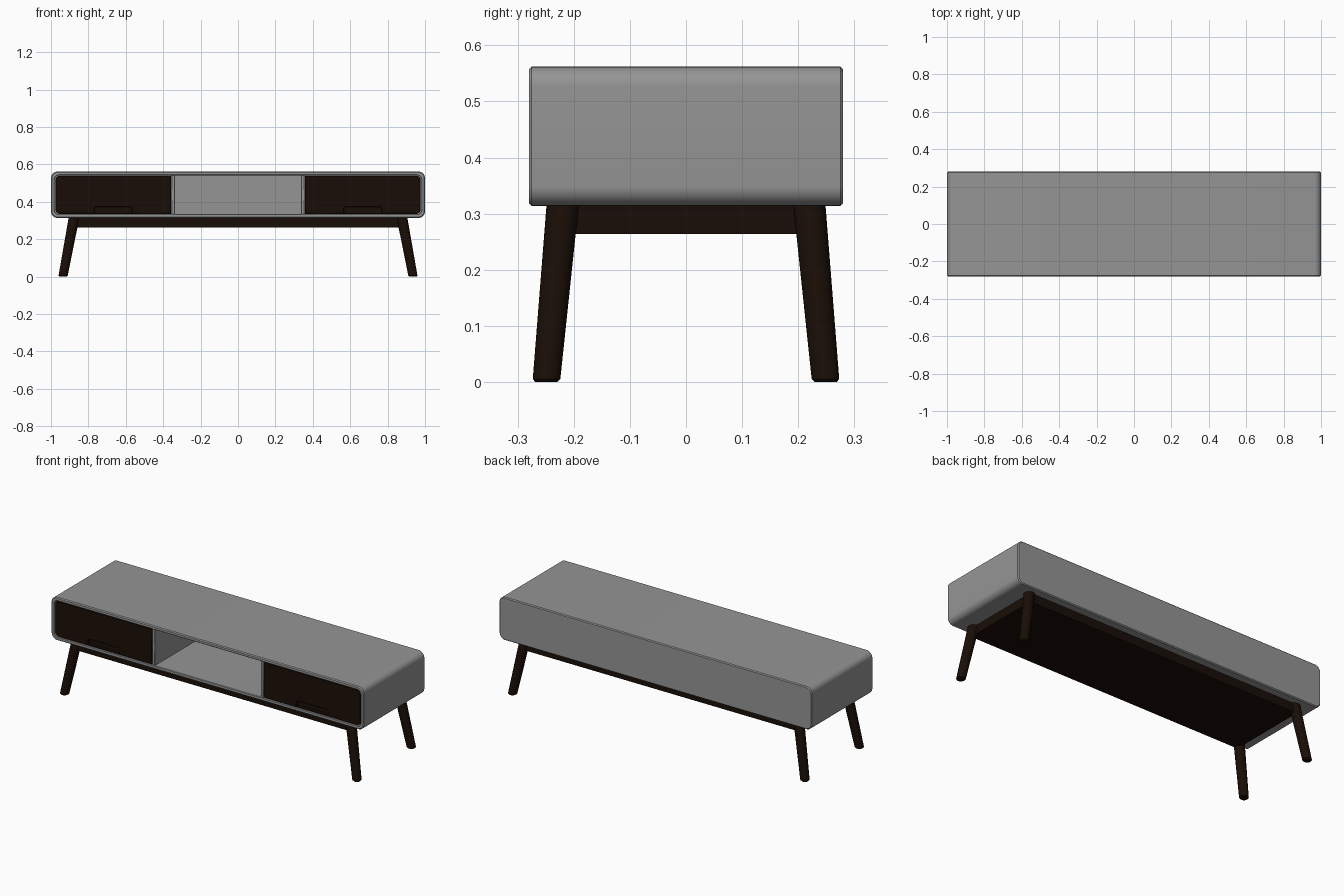
import bpy, bmesh, math
from mathutils import Vector

if "Cube" in bpy.data.objects:
    bpy.data.objects.remove(bpy.data.objects["Cube"])


def material(name, rgb):
    m = bpy.data.materials.new(name)
    m.diffuse_color = (*rgb, 1)
    m.use_nodes = True
    m.node_tree.nodes["Principled BSDF"].inputs["Base Color"].default_value = m.diffuse_color
    return m


wood = material("dark_wood", (0.010, 0.0042, 0.002))
paint = material("grey_paint", (0.3, 0.3, 0.3))


def loft(name, rings, mat, mirror=None, bevel=0, angle=35):
    """Skin a list of closed rings, cap both ends, then mirror / bevel / smooth."""
    bm = bmesh.new()
    loops = [[bm.verts.new(p) for p in ring] for ring in rings]
    n = len(loops[0])
    for a, b in zip(loops, loops[1:]):
        for i in range(n):
            j = (i + 1) % n
            bm.faces.new((a[i], a[j], b[j], b[i]))
    bm.faces.new(loops[0])
    bm.faces.new(loops[-1])
    bmesh.ops.recalc_face_normals(bm, faces=bm.faces[:])
    me = bpy.data.meshes.new(name)
    bm.to_mesh(me)
    bm.free()
    ob = bpy.data.objects.new(name, me)
    bpy.context.collection.objects.link(ob)
    me.materials.append(mat)
    if bevel:
        m = ob.modifiers.new("bevel", "BEVEL")
        m.width, m.segments, m.limit_method = bevel, 1, "ANGLE"
        m.angle_limit = math.radians(50)
    if mirror:
        m = ob.modifiers.new("mirror", "MIRROR")
        m.use_axis = mirror
        m.use_mirror_merge = False
    bpy.ops.object.select_all(action="DESELECT")
    bpy.context.view_layer.objects.active = ob
    ob.select_set(True)
    bpy.ops.object.shade_smooth_by_angle(angle=math.radians(angle))
    return ob


def box(name, x, y, z, mat, **kw):
    ring = lambda h: [(x[0], y[0], h), (x[1], y[0], h), (x[1], y[1], h), (x[0], y[1], h)]
    return loft(name, [ring(z[0]), ring(z[1])], mat, **kw)


def arc(cx, cz, r, start, n=8):
    """Quarter-circle corner in the xz plane, counter-clockwise."""
    return [(cx + r * math.cos(math.radians(start + 90 * i / n)),
             cz + r * math.sin(math.radians(start + 90 * i / n))) for i in range(n + 1)]


def rounded(x0, x1, z0, z1, r):
    return (arc(x1 - r, z0 + r, r, -90) + arc(x1 - r, z1 - r, r, 0)
            + arc(x0 + r, z1 - r, r, 90) + arc(x0 + r, z0 + r, r, 180))


def at_y(profile, y):
    return [(x, y, z) for x, z in profile]


Z0, Z1, DEPTH = 0.314, 0.562, 0.28
BOTH = (True, False, False)


# Cabinet shell: rounded tube with chamfered rims, closed back, open front
def shell_ring(y, inset):
    return at_y(rounded(-1 + inset, 1 - inset, Z0 + inset, Z1 - inset, 0.035 - inset * 0.6), y)


loft("cabinet_shell", [shell_ring(y, i) for y, i in (
    (DEPTH, 0.005), (0.275, 0), (-0.275, 0), (-DEPTH, 0.005),
    (-DEPTH, 0.017), (-0.277, 0.02), (0.262, 0.02))], paint)

# Dividers either side of the open niche
box("divider", (0.338, 0.356), (-0.276, 0.263), (Z0 + 0.018, Z1 - 0.018), paint,
    mirror=BOTH, bevel=0.002)

# Drawer fronts with a finger notch in the bottom edge
a, b, lo, hi = 0.358, 0.976, Z0 + 0.023, Z1 - 0.023
mid = (a + b) / 2
front = ([(a, lo), (mid - 0.1, lo)]
         + arc(mid - 0.088, 0.361, 0.012, 90, 4)[::-1]
         + arc(mid + 0.088, 0.361, 0.012, 0, 4)[::-1]
         + [(mid + 0.1, lo)]
         + arc(b - 0.022, lo + 0.022, 0.022, -90) + arc(b - 0.022, hi - 0.022, 0.022, 0)
         + [(a, hi)])
loft("drawer_front", [at_y(front, -0.276), at_y(front, -0.256)], wood,
     mirror=BOTH, bevel=0.002)

# Drawer bodies behind the fronts, and the drawer floor showing under the notch
box("drawer_body", (a + 0.003, b - 0.01), (-0.258, 0.25), (lo + 0.002, hi - 0.003),
    wood, mirror=BOTH)
box("drawer_floor", (a, b - 0.02), (-0.275, 0.25), (Z0 + 0.021, lo + 0.003), wood, mirror=BOTH)

# Plinth slab under the cabinet
box("base_slab", (-0.88, 0.88), (-0.234, 0.234), (0.264, Z0 + 0.001), wood)

# Splayed, tapered legs
foot, top = Vector((0.936, 0.249)), Vector((0.877, 0.22))


def leg_ring(z, shrink=0.0, n=32):
    t = z / Z0
    c, r = foot.lerp(top, t), 0.0245 + 0.0042 * t - shrink
    return [(c.x + r * math.cos(2 * math.pi * i / n),
             c.y + r * math.sin(2 * math.pi * i / n), z) for i in range(n)]


loft("leg", [leg_ring(0, 0.005), leg_ring(0.005), leg_ring(Z0 + 0.001)], wood,
     mirror=(True, True, False))
